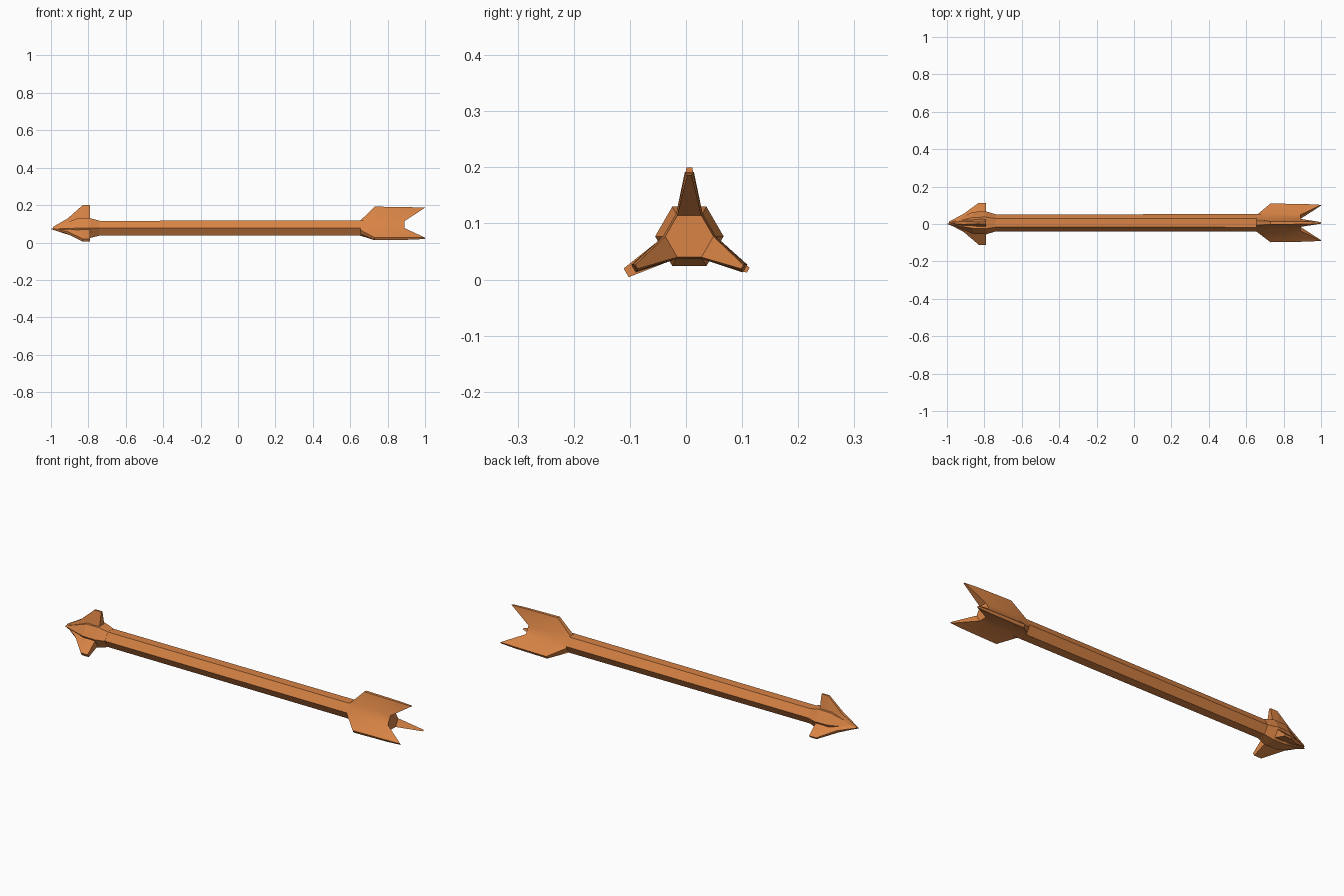
import bpy, bmesh
from math import cos, sin, radians
from mathutils import Vector

if "Cube" in bpy.data.objects:
    bpy.data.objects.remove(bpy.data.objects["Cube"])

mat = bpy.data.materials.new("orange")
mat.diffuse_color = (0.69, 0.23, 0.06, 1)
mat.use_nodes = True
mat.node_tree.nodes["Principled BSDF"].inputs["Base Color"].default_value = mat.diffuse_color
CY, CZ = 0.006, 0.077          # arrow axis
FINS = (90, 210, 330)


def polar(x, r, deg, side=0.0):
    """Point at radius r along a direction, shifted sideways."""
    a = radians(deg)
    return Vector((x, CY + r * cos(a) - side * sin(a), CZ + r * sin(a) + side * cos(a)))


def loft(name, rings, caps=True):
    """Skin a list of equal-length rings."""
    bm = bmesh.new()
    vs = [[bm.verts.new(p) for p in ring] for ring in rings]
    n = len(vs[0])
    for a, b in zip(vs, vs[1:]):
        for i in range(n):
            j = (i + 1) % n
            bm.faces.new((a[i], a[j], b[j], b[i]))
    if caps:
        bm.faces.new(vs[0])
        bm.faces.new(vs[-1])
    return bm, vs


def finish(name, bm, smooth=None):
    bmesh.ops.remove_doubles(bm, verts=bm.verts, dist=1e-5)
    bmesh.ops.recalc_face_normals(bm, faces=bm.faces)
    me = bpy.data.meshes.new(name)
    bm.to_mesh(me)
    bm.free()
    me.materials.append(mat)
    ob = bpy.data.objects.new(name, me)
    bpy.context.collection.objects.link(ob)
    if smooth:
        bpy.context.view_layer.objects.active = ob
        ob.select_set(True)
        bpy.ops.object.shade_smooth_by_angle(angle=radians(smooth))
        ob.select_set(False)


def hexagon(x, r):
    return [polar(x, r, 60 * i) for i in range(6)]


# Hexagonal shaft
bm, _ = loft("shaft", [hexagon(-0.745, 0.045), hexagon(0.66, 0.047)])
finish("shaft", bm)

# Head body: point, collar, neck
tip = [Vector((-1, 0.0, 0.072))] * 6
core = [hexagon(-0.99, 0.004), hexagon(-0.86, 0.059), hexagon(-0.79, 0.061), hexagon(-0.74, 0.046)]
bm, vs = loft("head", core)
bmesh.ops.pointmerge(bm, verts=vs[0], merge_co=tip[0])
finish("head", bm)

# Head blades: (x, root radius, root half width, top radius, top half width)
for i, (deg, grow, w) in enumerate(zip(FINS, (0.123, 0.130, 0.121), (0.005, 0.009, 0.005))):
    stations = [(-0.99, 0.0, 0.002, 0.006, 0.002), (-0.91, 0.02, 0.018, 0.052, 0.008),
                (-0.83, 0.03, 0.024, grow, w), (-0.79, 0.03, 0.024, grow, w)]
    rings = [[polar(x, rr, deg, -rw), polar(x, tr, deg, -tw),
              polar(x, tr, deg, tw), polar(x, rr, deg, rw)] for x, rr, rw, tr, tw in stations]
    bm, _ = loft("blade", rings)
    finish(f"head_blade_{i + 1}", bm)


# Three-finned tail with a notched end
def star(xh, rh, xt, rt, w):
    ring = []
    for d in FINS:
        ring += [polar(xh, rh, d - 30), polar(xt, rt, d, -w), polar(xt, rt, d, w), polar(xh, rh, d + 30)]
    return ring


bm, vs = loft("tail", [star(0.655, 0.047, 0.655, 0.041, 0.012),
                       star(0.72, 0.047, 0.73, 0.115, 0.008),
                       star(0.80, 0.047, 0.92, 0.112, 0.007),
                       star(0.89, 0.043, 1.0, 0.109, 0.004)], caps=False)
end = vs[-1]
for k in (0, 4, 8):
    bm.faces.new(end[k:k + 4])
bm.faces.new([end[k] for k in (0, 3, 4, 7, 8, 11)])
bm.faces.new(vs[0])
finish("tail_fins", bm, 35)
